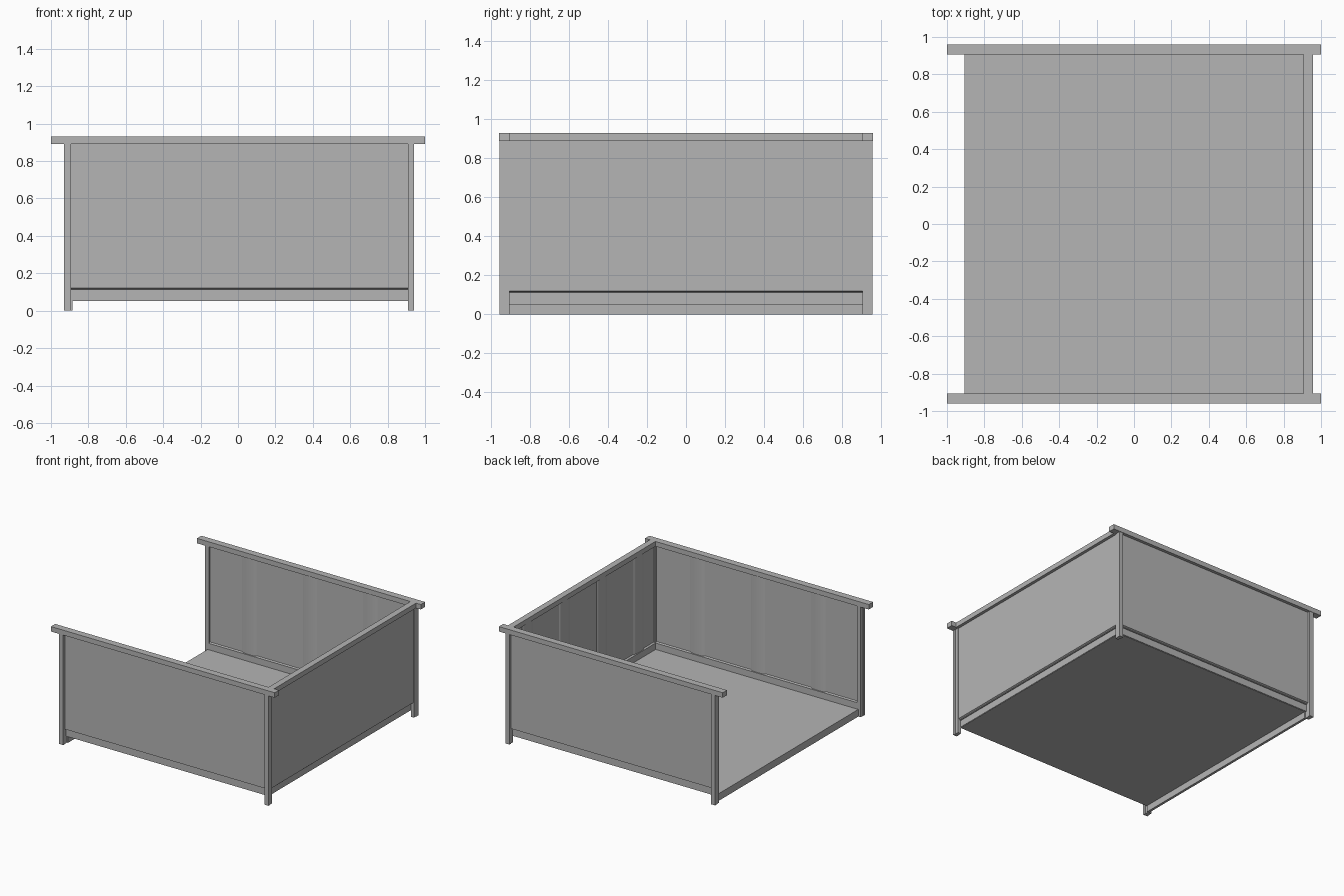
import bpy
import bmesh
import math
from mathutils import Matrix, Vector

cube = bpy.data.objects.get("Cube")
if cube:
    bpy.data.objects.remove(cube, do_unlink=True)

GREY = (0.46, 0.46, 0.46, 1.0)
grey = bpy.data.materials.new("plain_grey")
grey.use_nodes = True
grey.diffuse_color = GREY
grey.node_tree.nodes["Principled BSDF"].inputs["Base Color"].default_value = GREY


def finish(name, bm):
    bmesh.ops.recalc_face_normals(bm, faces=bm.faces)
    mesh = bpy.data.meshes.new(name)
    bm.to_mesh(mesh)
    bm.free()
    mesh.materials.append(grey)
    obj = bpy.data.objects.new(name, mesh)
    bpy.context.collection.objects.link(obj)
    return obj


def box(name, x, y, z):
    """Box from three (low, high) spans."""
    bm = bmesh.new()
    bmesh.ops.create_cube(bm, size=1)
    for v in bm.verts:
        v.co = Vector([(s[0] + s[1]) / 2 + c * (s[1] - s[0])
                       for s, c in zip((x, y, z), v.co)])
    return finish(name, bm)


def prism(name, profile, move, matrix):
    """Closed profile swept along a vector, then placed by a matrix."""
    bm = bmesh.new()
    face = bm.faces.new([bm.verts.new(p) for p in profile])
    swept = bmesh.ops.extrude_face_region(bm, geom=[face])["geom"]
    bmesh.ops.translate(bm, vec=move,
                        verts=[g for g in swept if isinstance(g, bmesh.types.BMVert)])
    bm.transform(matrix)
    return finish(name, bm)


RAIL_Z = (0.89, 0.93)
FLOOR_Z = 0.058
INNER = 0.905      # inner line of posts and rails


def wall(name, start, end, outer, strips, matrix):
    """Wall facing -y: thin panel, undercut sill, and curved strips inside."""
    panel_in, sill_out = outer - 0.012, outer - 0.02
    section = [(outer, RAIL_Z[0]), (outer, 0.12), (sill_out, 0.11),
               (sill_out, 0.055), (INNER, 0.055), (INNER, 0.11),
               (panel_in, 0.11), (panel_in, RAIL_Z[0])]
    prism(name + "_panel", [(start, -d, z) for d, z in section],
          (end - start, 0, 0), matrix)
    half, depth, steps = 0.065, 0.01, 8
    for i, centre in enumerate(strips):
        arc = [(centre - half * math.cos(math.pi * k / steps),
                -panel_in + depth * math.sin(math.pi * k / steps), 0.11)
               for k in range(steps + 1)]
        strip = prism(f"{name}_strip_{i + 1}", arc,
                      (0, 0, RAIL_Z[0] - 0.11), matrix)
        bpy.ops.object.select_all(action="DESELECT")
        strip.select_set(True)
        bpy.context.view_layer.objects.active = strip
        bpy.ops.object.shade_smooth_by_angle(angle=math.radians(50))


# Three walls; the -x side stays open
long_strips = (-0.54, 0, 0.54)
wall("front_wall", -0.895, 0.91, 0.935, long_strips, Matrix.Identity(4))
wall("back_wall", -0.895, 0.91, 0.935, long_strips, Matrix.Scale(-1, 4, (0, 1, 0)))
wall("side_wall", -INNER, INNER, 0.933, (-0.71, -0.24, 0.24, 0.71),
     Matrix.Rotation(math.pi / 2, 4, "Z"))

# Corner posts, each a pair of boards, and the long top rails
for side, s in (("front", -1), ("back", 1)):
    for end, x0, x1 in (("right", -0.93, -0.892), ("left", 0.908, 0.942)):
        for part, a, b, inset in (("outer", 0.935, 0.957, 0),
                                  ("inner", INNER, 0.935, 0.003)):
            box(f"{side}_{end}_post_{part}", (x0 + inset, x1 - inset),
                sorted((s * a, s * b)), (0, RAIL_Z[0]))
    box(f"{side}_top_rail", (-1, 1), sorted((s * INNER, s * 0.96)), RAIL_Z)

# Side rail, floor sheet and the beam under the open edge
box("side_top_rail", (0.907, 0.957), (-INNER, INNER), RAIL_Z)
box("floor", (-0.9, 0.91), (-0.91, 0.91), (0.052, FLOOR_Z))
box("open_edge_beam", (-0.906, -0.886), (-INNER, INNER), (0, FLOOR_Z))
